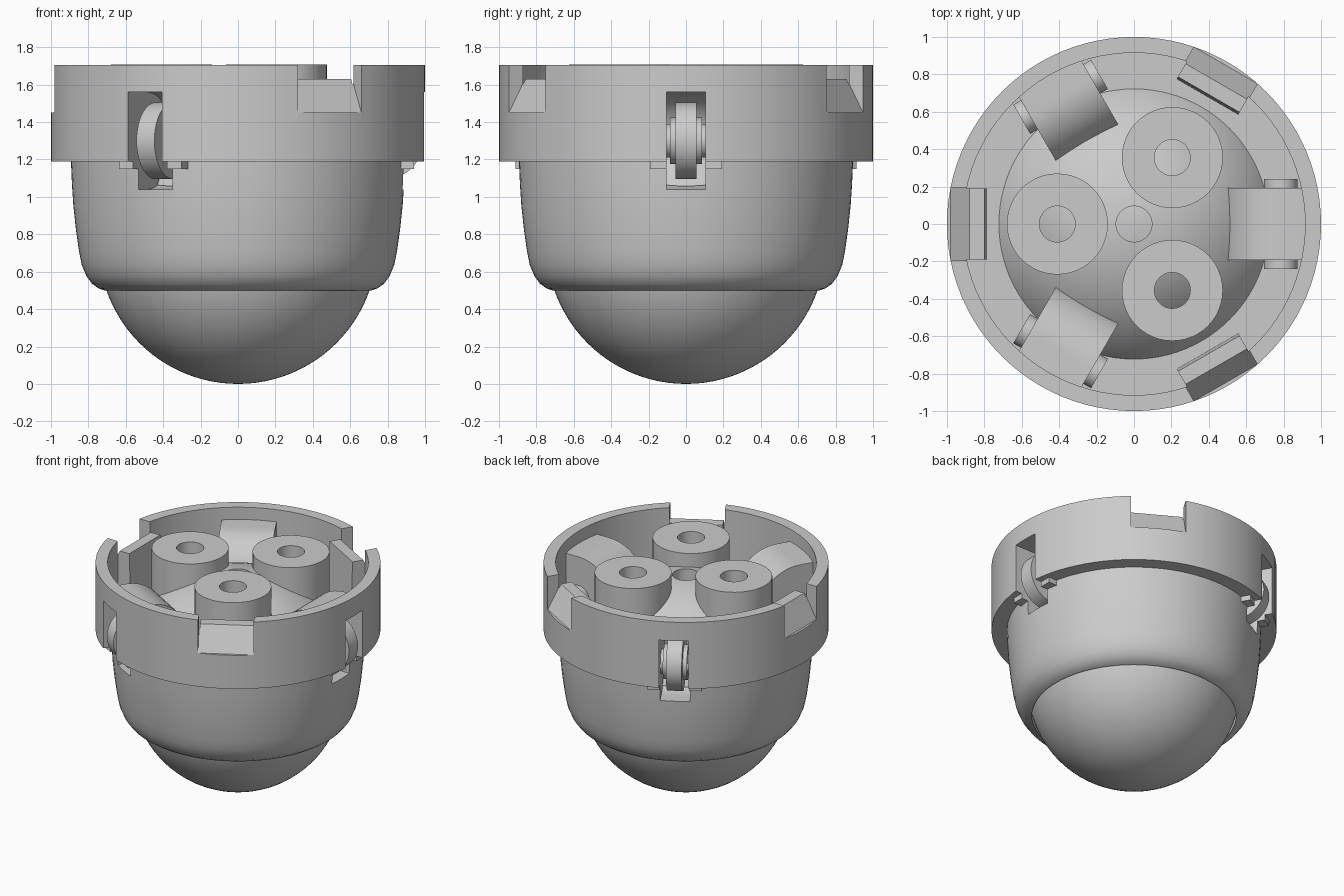
import bpy, bmesh
from math import radians, sin, cos, sqrt, pi
from mathutils import Matrix

if "Cube" in bpy.data.objects:
    bpy.data.objects.remove(bpy.data.objects["Cube"])

BALL_R, BALL_Z = 0.745, 0.745
AXLE_R, AXLE_Z = 0.785, 1.30


def finish(bm, name):
    bmesh.ops.remove_doubles(bm, verts=bm.verts, dist=1e-5)
    bmesh.ops.recalc_face_normals(bm, faces=bm.faces)
    me = bpy.data.meshes.new(name)
    bm.to_mesh(me)
    bm.free()
    ob = bpy.data.objects.new(name, me)
    bpy.context.collection.objects.link(ob)
    return ob


def lathe(name, profile, steps=96):
    """Spin an (r, z) profile around z."""
    bm = bmesh.new()
    vs = [bm.verts.new((r, 0, z)) for r, z in profile]
    es = [bm.edges.new(p) for p in zip(vs, vs[1:])]
    bmesh.ops.spin(bm, geom=vs + es, cent=(0, 0, 0), axis=(0, 0, 1),
                   angle=2 * pi, steps=steps, use_merge=True)
    return finish(bm, name)


def prism(name, profile, half, deg):
    """Extrude a radial (r, z) profile sideways, then turn it to deg."""
    bm = bmesh.new()
    f = bm.faces.new([bm.verts.new((r, -half, z)) for r, z in profile])
    ex = bmesh.ops.extrude_face_region(bm, geom=[f])["geom"]
    bmesh.ops.translate(bm, vec=(0, 2 * half, 0),
                        verts=[g for g in ex if isinstance(g, bmesh.types.BMVert)])
    bm.transform(Matrix.Rotation(radians(deg), 4, 'Z'))
    return finish(bm, name)


def cylinder(name, x, r, z0, z1, deg):
    bm = bmesh.new()
    bmesh.ops.create_cone(bm, cap_ends=True, segments=48, radius1=r, radius2=r, depth=z1 - z0,
                          matrix=Matrix.Translation((x, 0, (z0 + z1) / 2)))
    bm.transform(Matrix.Rotation(radians(deg), 4, 'Z'))
    return finish(bm, name)


def arc(r, a0, a1, n, cx=AXLE_R, cz=AXLE_Z):
    return [(cx + r * cos(radians(a0 + (a1 - a0) * i / n)),
             cz + r * sin(radians(a0 + (a1 - a0) * i / n))) for i in range(n + 1)]


def ball(name, radius):
    bm = bmesh.new()
    bmesh.ops.create_uvsphere(bm, u_segments=96, v_segments=48, radius=radius,
                              matrix=Matrix.Translation((0, 0, BALL_Z)))
    return finish(bm, name)


def combine(target, tool, op):
    m = target.modifiers.new(op.lower(), 'BOOLEAN')
    m.object, m.operation, m.solver = tool, op, 'EXACT'
    bpy.context.view_layer.objects.active = target
    bpy.ops.object.modifier_apply(modifier=m.name)
    bpy.data.objects.remove(tool, do_unlink=True)


def smooth(ob):
    bpy.ops.object.select_all(action='DESELECT')
    ob.select_set(True)
    bpy.context.view_layer.objects.active = ob
    bpy.ops.object.shade_smooth_by_angle(angle=radians(30))


# Cup: outer shell, ring wall, floor and inner dome
dome_r, floor_z = 0.87, 1.23
foot = sqrt(dome_r ** 2 - (floor_z - BALL_Z) ** 2)
dome = []
for i in range(17):
    r = foot * cos(pi / 2 * i / 16)
    dome.append((r if i < 16 else 0, BALL_Z + sqrt(dome_r ** 2 - r * r)))
housing = lathe("housing", [
    (0, 0.50), (0.715, 0.50), (0.745, 0.51), (0.78, 0.535), (0.81, 0.575), (0.835, 0.635),
    (0.85, 0.71), (0.866, 0.82), (0.88, 0.95), (0.888, 1.07), (0.893, 1.19), (1.0, 1.19),
    (1.0, 1.705), (0.915, 1.705), (0.915, floor_z)] + dome)

# Added solids: screw posts and clip blocks, roller covers and axle bosses
for deg in (60, 180, 300):
    combine(housing, cylinder("post", 0.41, 0.27, 1.2, 1.708, deg), 'UNION')
    combine(housing, prism("clip_block", [(0.785, 1.2), (0.80, 1.66), (0.95, 1.66), (0.95, 1.2)],
                           0.19, deg), 'UNION')
for deg in (0, 120, 240):
    cover = arc(0.31, 180, 90, 16) + [(0.94, 1.61), (0.94, 1.15), (AXLE_R - 0.31, 1.15)]
    combine(housing, prism("roller_cover", cover, 0.193, deg), 'UNION')
    combine(housing, prism("axle_boss", arc(0.09, 0, 352.5, 47), 0.24, deg), 'UNION')

# Cut: ball cavity, centre hole, screw holes, ramped notches, roller slots
combine(housing, ball("cavity", 0.757), 'DIFFERENCE')
combine(housing, cylinder("centre_hole", 0, 0.096, 1.2, 1.9, 0), 'DIFFERENCE')
for deg in (60, 180, 300):
    combine(housing, cylinder("screw_hole", 0.41, 0.096, 1.1, 1.9, deg), 'DIFFERENCE')
    notch = [(0.98, 1.45), (0.88, 1.63), (0.72, 1.63), (0.72, 1.8), (1.1, 1.8), (1.1, 1.45)]
    combine(housing, prism("notch", notch, 0.196, deg), 'DIFFERENCE')
for deg in (0, 120, 240):
    slot = arc(0.26, 90, 270, 24) + [(1.2, 1.04), (1.2, 1.56)]
    combine(housing, prism("slot", slot, 0.105, deg), 'DIFFERENCE')
smooth(housing)

# Ball
smooth(ball("ball", BALL_R))

# Rollers: stepped wheels on tangential axles
half_wheel = [(0.09, 0.105), (0.09, 0.085), (0.125, 0.085), (0.125, 0.055), (0.205, 0.055)]
wheel_profile = ([(0, 0.105)] + half_wheel
                 + [(r, -z) for r, z in reversed(half_wheel)] + [(0, -0.105)])
for i, deg in enumerate((0, 120, 240)):
    wheel = lathe(f"roller_{i + 1}", wheel_profile, 64)
    wheel.data.transform(Matrix.Rotation(radians(deg), 4, 'Z')
                         @ Matrix.Translation((AXLE_R, 0, AXLE_Z))
                         @ Matrix.Rotation(radians(90), 4, 'X'))
    smooth(wheel)
